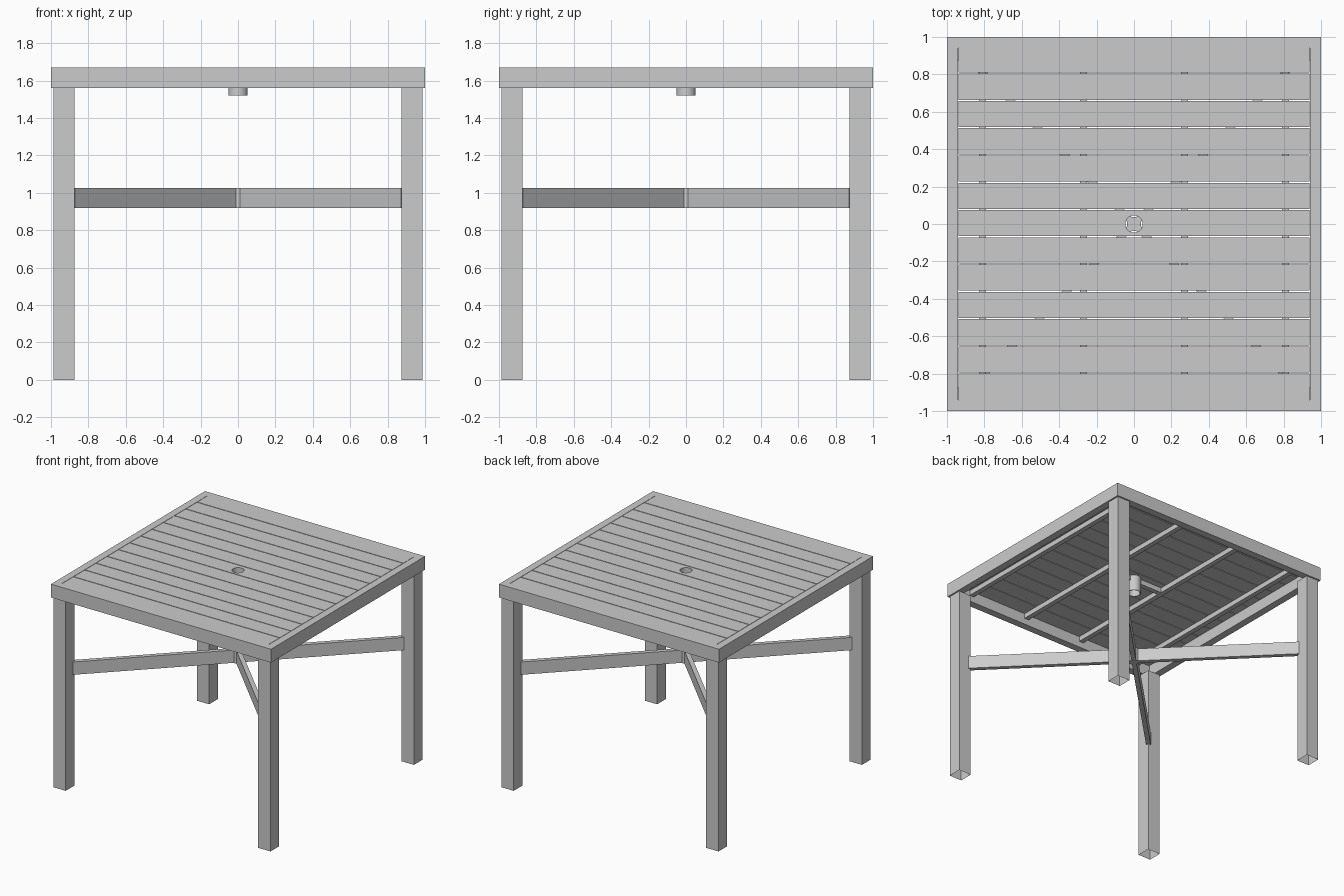
import bpy, bmesh, math
from mathutils import Matrix

if "Cube" in bpy.data.objects:
    bpy.data.objects.remove(bpy.data.objects["Cube"])

grey = bpy.data.materials.new("light grey")
grey.diffuse_color = (0.6, 0.6, 0.6, 1)
grey.use_nodes = True
grey.node_tree.nodes["Principled BSDF"].inputs["Base Color"].default_value = grey.diffuse_color


def finish(name, bm):
    bmesh.ops.recalc_face_normals(bm, faces=bm.faces)
    me = bpy.data.meshes.new(name)
    bm.to_mesh(me)
    bm.free()
    me.materials.append(grey)
    ob = bpy.data.objects.new(name, me)
    bpy.context.collection.objects.link(ob)
    return ob


def box(name, x0, x1, y0, y1, z0, z1, turn=0, open_bottom=False):
    bm = bmesh.new()
    bmesh.ops.create_cube(bm, size=1)
    bm.transform(Matrix.Rotation(turn, 4, 'Z')
                 @ Matrix.Translation(((x0 + x1) / 2, (y0 + y1) / 2, (z0 + z1) / 2))
                 @ Matrix.Diagonal((x1 - x0, y1 - y0, z1 - z0, 1)))
    ob = finish(name, bm)
    if open_bottom:
        bm = bmesh.new()
        bm.from_mesh(ob.data)
        low = [f for f in bm.faces if f.normal.z < -0.9]
        bmesh.ops.delete(bm, geom=low, context='FACES_ONLY')
        bm.to_mesh(ob.data)
        bm.free()
    return ob


def rings(name, loops, closed=True):
    """Bridge a list of equal-length vertex loops, optionally back to the first."""
    bm = bmesh.new()
    vs = [[bm.verts.new(p) for p in loop] for loop in loops]
    n = len(vs[0])
    for k in range(len(vs) if closed else len(vs) - 1):
        a, b = vs[k], vs[(k + 1) % len(vs)]
        for i in range(n):
            j = (i + 1) % n
            bm.faces.new((a[i], a[j], b[j], b[i]))
    return finish(name, bm)


def square(h, z):
    return [(-h, -h, z), (h, -h, z), (h, h, z), (-h, h, z)]


def circle(r, z, n=32):
    return [(r * math.cos(2 * math.pi * i / n), r * math.sin(2 * math.pi * i / n), z)
            for i in range(n)]


TOP, UNDER, SLAT_Z, INNER = 1.67, 1.56, 1.65, 0.94

# Table top frame
rings("top_frame", [square(1, UNDER), square(1, TOP), square(INNER, TOP), square(INNER, UNDER)])

# Slats running left to right with narrow gaps
pitch, gap = 0.1458, 0.006
slats = []
for i in range(13):
    y0 = -INNER + i * pitch
    y1 = min(y0 + pitch - gap, INNER)
    slats.append(box(f"slat_{i + 1}", -INNER + 0.003, INNER - 0.003, y0, y1, SLAT_Z, TOP))

# Umbrella hole through the middle slat
bm = bmesh.new()
bmesh.ops.create_cone(bm, cap_ends=True, segments=32, radius1=0.052, radius2=0.052, depth=0.2)
bm.transform(Matrix.Translation((0, 0, TOP)))
cutter = finish("hole_cutter", bm)
cutter.hide_render = True
cutter.hide_set(True)
cut = slats[6].modifiers.new("hole", 'BOOLEAN')
cut.operation = 'DIFFERENCE'
cut.object = cutter

# Umbrella sleeve
sleeve = rings("umbrella_sleeve", [circle(0.052, 1.52), circle(0.052, TOP),
                                   circle(0.046, TOP), circle(0.046, 1.52)])

# Support bars under the slats, and short ties to the sleeve
for i, x in enumerate((-0.81, -0.27, 0.27, 0.81)):
    box(f"support_bar_{i + 1}", x - 0.02, x + 0.02, -INNER, INNER, 1.61, SLAT_Z)
for side, s in (("left", -1), ("right", 1)):
    a, b = sorted((s * 0.05, s * 0.25))
    box(f"sleeve_tie_{side}", a, b, -0.02, 0.02, 1.61, SLAT_Z)

# Hollow legs
for fb, sy in (("front", -1), ("back", 1)):
    for lr, sx in (("left", -1), ("right", 1)):
        x0, x1 = sorted((sx * 0.875, sx * 0.987))
        y0, y1 = sorted((sy * 0.875, sy * 0.987))
        box(f"{fb}_{lr}_leg", x0, x1, y0, y1, 0, UNDER, open_bottom=True)

# Diagonal braces from hub to each leg's inner corner
reach = 0.885 * math.sqrt(2)
for i in range(4):
    box(f"brace_{i + 1}", 0.02, reach, -0.018, 0.018, 0.92, 1.025,
        turn=math.radians(45 + 90 * i))

# Central hub
bm = bmesh.new()
bmesh.ops.create_cone(bm, cap_ends=True, segments=24, radius1=0.038, radius2=0.038, depth=0.109)
bm.transform(Matrix.Translation((0, 0, 0.9725)))
hub = finish("brace_hub", bm)

# Smooth the round parts
for ob in (sleeve, hub):
    bpy.ops.object.select_all(action='DESELECT')
    ob.select_set(True)
    bpy.context.view_layer.objects.active = ob
    bpy.ops.object.shade_smooth_by_angle(angle=math.radians(35))
